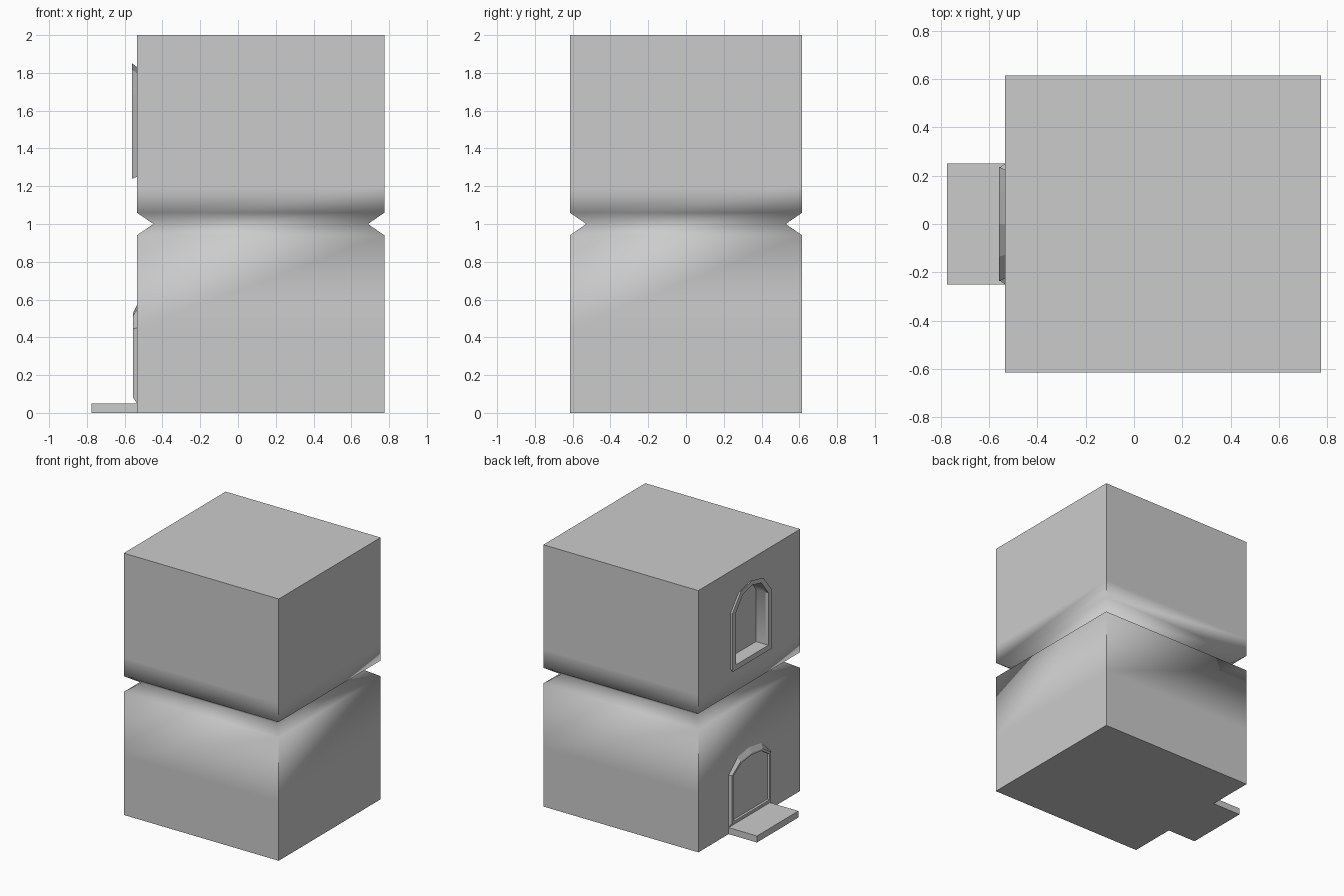
import bpy, bmesh, math

if "Cube" in bpy.data.objects:
    bpy.data.objects.remove(bpy.data.objects["Cube"])

WALL = -0.535


def loft(name, rings, cap_start=False, cap_end=False):
    """Skin a list of equal-length closed point loops."""
    bm = bmesh.new()
    loops = [[bm.verts.new(p) for p in r] for r in rings]
    n = len(loops[0])
    for a, b in zip(loops, loops[1:]):
        for i in range(n):
            j = (i + 1) % n
            bm.faces.new((a[i], a[j], b[j], b[i]))
    if cap_start:
        bm.faces.new(loops[0][::-1])
    if cap_end:
        bm.faces.new(loops[-1])
    bmesh.ops.recalc_face_normals(bm, faces=bm.faces)
    me = bpy.data.meshes.new(name)
    bm.to_mesh(me)
    bm.free()
    ob = bpy.data.objects.new(name, me)
    bpy.context.collection.objects.link(ob)
    return ob


def arch(x, w, bottom, spring, top):
    """Arched opening outline on a plane facing -x."""
    h = top - spring
    pts = [(-w, bottom), (w, bottom), (w, spring), (0.57 * w, spring + 0.8 * h),
           (0, top), (-0.57 * w, spring + 0.8 * h), (-w, spring)]
    return [(x, y, z) for y, z in pts]


def rect(z, inset=0.0):
    x0, x1, y = WALL + inset, 0.775 - inset, 0.615 - inset
    return [(x0, -y, z), (x1, -y, z), (x1, y, z), (x0, y, z)]


# Two-storey body with a V groove between the storeys
body = loft("tower_body", [rect(0), rect(0.45), rect(0.94), rect(1.0, 0.087),
                           rect(1.06), rect(1.2), rect(2)], True, True)

# Window recess cut into the left wall
window = (0.195, 1.28, 1.68, 1.815)
cutter = loft("window_cutter", [arch(-0.7, *window), arch(-0.455, *window)], True, True)
cutter.hide_render = True
mod = body.modifiers.new("recess", 'BOOLEAN')
mod.object = cutter
mod.operation = 'DIFFERENCE'
mod.solver = 'EXACT'
bpy.context.view_layer.objects.active = body
body.select_set(True)
bpy.ops.object.modifier_apply(modifier=mod.name)
bpy.data.objects.remove(cutter)

# Smooth shading through the groove, hard edges elsewhere
bm = bmesh.new()
bm.from_mesh(body.data)
for f in bm.faces:
    f.smooth = True
for e in bm.edges:
    in_groove = all(abs(v.co.z - 1) < 0.01 for v in e.verts)
    e.smooth = in_groove or e.calc_face_angle(0) < math.radians(60)
bm.to_mesh(body.data)
bm.free()

# Window frame, flaring outward
loft("window_frame", [arch(WALL, 0.225, 1.25, 1.68, 1.83),
                      arch(-0.56, 0.237, 1.24, 1.69, 1.85),
                      arch(-0.56, *window),
                      arch(WALL, *window),
                      arch(WALL, 0.225, 1.25, 1.68, 1.83)])

# Door frame with bevelled outside and a shallow panel
loft("door_frame", [arch(WALL, 0.25, 0.05, 0.45, 0.57),
                    arch(-0.555, 0.235, 0.08, 0.445, 0.53),
                    arch(-0.555, 0.215, 0.09, 0.44, 0.515),
                    arch(WALL - 0.002, 0.215, 0.09, 0.44, 0.515)], False, True)

# Door step
bpy.ops.mesh.primitive_cube_add(size=1, location=(-0.65, 0, 0.025))
step = bpy.context.object
step.name = "door_step"
step.scale = (0.25, 0.5, 0.05)
